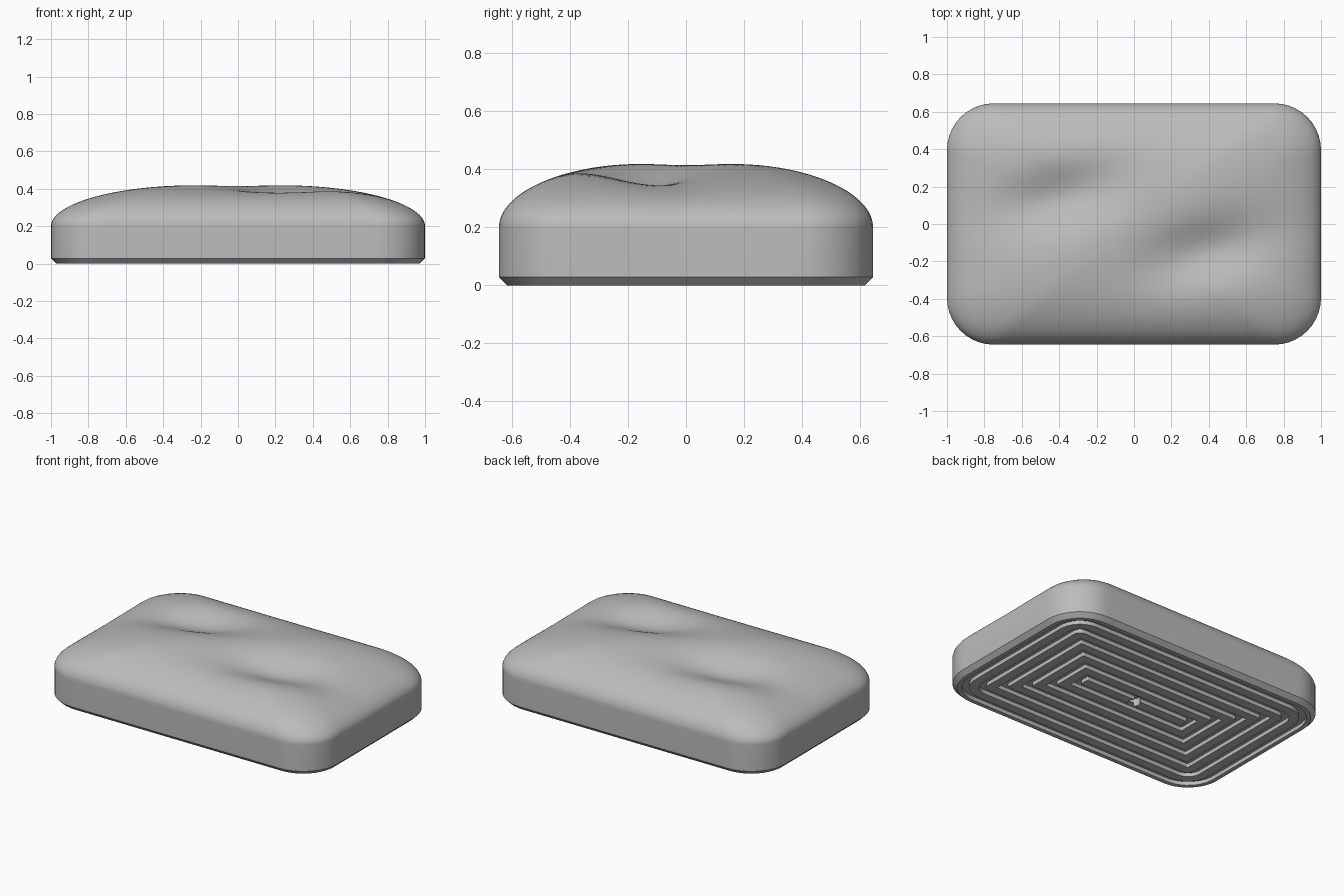
import bpy, bmesh, math

if "Cube" in bpy.data.objects:
    bpy.data.objects.remove(bpy.data.objects["Cube"])

HX, HY, R = 1.0, 0.645, 0.25       # footprint half sizes and corner radius
WALL_TOP, DOME = 0.20, 0.222       # wall height and rise of the domed top


def rounded_rect(hx, hy, r, along_x=40, along_y=28, arc=10):
    """Outline points, always the same count so rings can be bridged."""
    cx, cy = hx - r, hy - r
    corners = [(cx, cy, 0), (-cx, cy, 90), (-cx, -cy, 180), (cx, -cy, 270)]
    pts = []
    for i, (x, y, a0) in enumerate(corners):
        for k in range(arc + 1):
            a = math.radians(a0 + 90 * k / arc)
            pts.append((x + r * math.cos(a), y + r * math.sin(a)))
        nx, ny, na = corners[(i + 1) % 4]
        a = math.radians(na)
        end = (nx + r * math.cos(a), ny + r * math.sin(a))
        start = pts[-1]
        n = along_x if i % 2 == 0 else along_y
        for k in range(1, n):
            t = k / n
            pts.append((start[0] + (end[0] - start[0]) * t,
                        start[1] + (end[1] - start[1]) * t))
    return pts


def dent(x, y):
    """Two long thumb hollows, half a turn apart."""
    total = 0
    for s in (1, -1):
        dx, dy = x - s * 0.37, y + s * 0.15
        c, n = math.cos(math.radians(15)), math.sin(math.radians(15))
        u, v = dx * c + dy * n, -dx * n + dy * c
        total += 0.08 * math.exp(-0.5 * ((u / 0.24) ** 2 + (v / 0.115) ** 2))
    return total


rings = []                          # (outline, z, dented)


def inset_ring(d, z):
    rings.append((rounded_rect(HX - d, HY - d, max(R - d, 0.006)), z, False))


# Underside: concentric grooves from the middle outwards
GROOVE_W, GROOVE_H = 0.045, 0.025
for k in range(5, -1, -1):
    d = 0.055 + 0.103 * k
    inset_ring(d + GROOVE_W, 0)
    inset_ring(d + GROOVE_W, GROOVE_H)
    inset_ring(d, GROOVE_H)
    inset_ring(d, 0)

# Base chamfer and upright wall
inset_ring(0.028, 0)
inset_ring(0, 0.028)
inset_ring(0, WALL_TOP)

# Domed top: elliptical roll, then a nearly flat middle
STEPS = 36
for k in range(1, STEPS + 1):
    a = math.pi / 2 * k / STEPS
    s = math.cos(a)
    outline = rounded_rect(0.2 + 0.8 * s, 0.13 + 0.515 * s, 0.05 + 0.2 * s)
    rings.append((outline, WALL_TOP + DOME * math.sin(a), True))
for k in range(1, 9):
    f = 1 - k / 8.3
    rings.append((rounded_rect(0.2 * f, 0.13 * f, 0.05 * f), WALL_TOP + DOME, True))

bm = bmesh.new()
loops = []
for outline, z, dented in rings:
    fade = min(1, max(0, (z - WALL_TOP) / 0.1)) if dented else 0
    loops.append([bm.verts.new((x, y, z - fade * dent(x, y))) for x, y in outline])
n = len(loops[0])
for lo, hi in zip(loops, loops[1:]):
    for i in range(n):
        j = (i + 1) % n
        bm.faces.new((lo[i], lo[j], hi[j], hi[i]))
bm.faces.new(loops[0][::-1])
bm.faces.new(loops[-1])
bmesh.ops.recalc_face_normals(bm, faces=bm.faces)
mesh = bpy.data.meshes.new("body")
bm.to_mesh(mesh)
bm.free()
body = bpy.data.objects.new("body", mesh)
bpy.context.collection.objects.link(body)

grey = bpy.data.materials.new("grey")
grey.diffuse_color = (0.5, 0.5, 0.5, 1)
grey.use_nodes = True
grey.node_tree.nodes["Principled BSDF"].inputs["Base Color"].default_value = grey.diffuse_color
mesh.materials.append(grey)

# Round blind hole in the middle of the underside
bpy.ops.mesh.primitive_cylinder_add(vertices=32, radius=0.037, depth=0.1)
cutter = bpy.context.object
cutter.name = "hole_cutter"
cutter.data.materials.append(grey)
cutter.hide_render = True
cutter.display_type = 'WIRE'

bpy.ops.object.select_all(action='DESELECT')
body.select_set(True)
bpy.context.view_layer.objects.active = body
cut = body.modifiers.new("hole", 'BOOLEAN')
cut.operation = 'DIFFERENCE'
cut.solver = 'EXACT'
cut.object = cutter
bpy.ops.object.modifier_apply(modifier=cut.name)
bpy.data.objects.remove(cutter)
bpy.ops.object.shade_smooth_by_angle(angle=math.radians(30))
